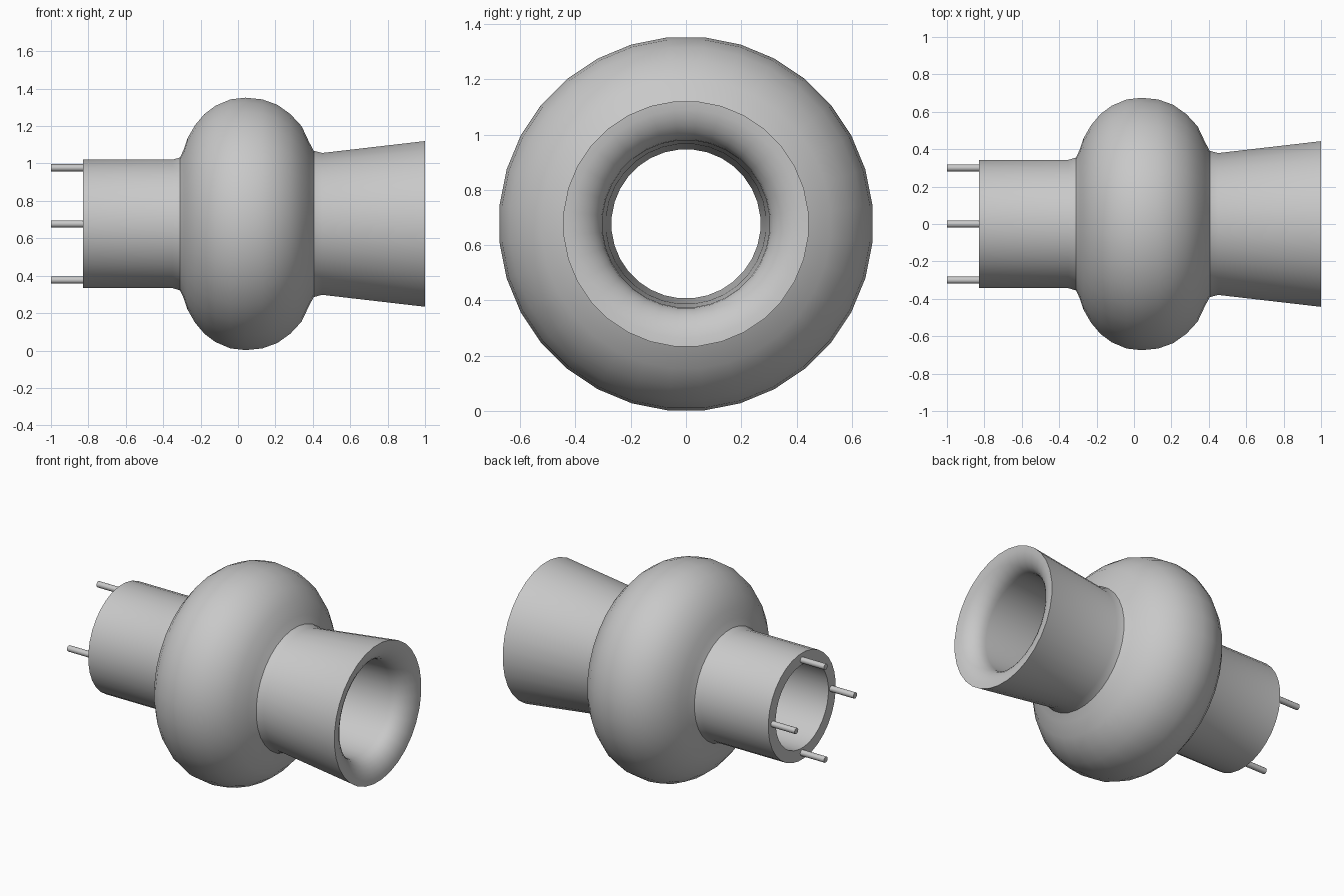
import bpy, bmesh, math
from mathutils import Matrix, Vector

cube = bpy.data.objects.get("Cube")
if cube:
    bpy.data.objects.remove(cube, do_unlink=True)

AXIS_Z = 0.677
SIDES = 32

grey = bpy.data.materials.new("plain grey")
grey.use_nodes = True
grey.diffuse_color = (0.58, 0.58, 0.58, 1)
grey.node_tree.nodes["Principled BSDF"].inputs["Base Color"].default_value = grey.diffuse_color


def finish(bm, name, angle=35):
    bmesh.ops.recalc_face_normals(bm, faces=bm.faces)
    mesh = bpy.data.meshes.new(name)
    bm.to_mesh(mesh)
    bm.free()
    mesh.materials.append(grey)
    obj = bpy.data.objects.new(name, mesh)
    bpy.context.collection.objects.link(obj)
    bpy.ops.object.select_all(action='DESELECT')
    obj.select_set(True)
    bpy.context.view_layer.objects.active = obj
    bpy.ops.object.shade_smooth_by_angle(angle=math.radians(angle))
    return obj


def lathe_x(name, profile):
    """Revolve a closed (x, radius) profile around the long axis."""
    bm = bmesh.new()
    rings = []
    for x, r in profile:
        ring = []
        for k in range(SIDES):
            a = (k + 0.5) * math.tau / SIDES
            ring.append(bm.verts.new((x, r * math.cos(a), AXIS_Z + r * math.sin(a))))
        rings.append(ring)
    for i, ring in enumerate(rings):
        nxt = rings[(i + 1) % len(rings)]
        for k in range(SIDES):
            j = (k + 1) % SIDES
            bm.faces.new((ring[k], ring[j], nxt[j], nxt[k]))
    return finish(bm, name)


# Outer wall: straight neck, bulging ring, flared sleeve
outer = [(-0.83, 0.345), (-0.35, 0.345), (-0.31, 0.357), (-0.29, 0.40),
         (-0.27, 0.46), (-0.23, 0.53), (-0.18, 0.59), (-0.12, 0.635),
         (-0.04, 0.669), (0.04, 0.678), (0.13, 0.669), (0.21, 0.64),
         (0.28, 0.59), (0.34, 0.525), (0.38, 0.44), (0.405, 0.393),
         (0.45, 0.381), (1.0, 0.445)]

# Rounded mouth curving from the rim into the throat
mouth = []
for i in range(1, 8):
    t = i / 7 * math.pi / 2
    mouth.append((0.88 + 0.12 * math.cos(t), 0.445 - 0.142 * math.sin(t)))

# Bore narrowing towards the neck end
bore = [(0.4, 0.29), (-0.83, 0.27)]
lathe_x("hollow_body", outer + mouth + bore)

# Four pins in the neck's end wall
for i, name in enumerate(("left_right_a", "top", "left_right_b", "bottom")):
    a = i * math.pi / 2
    bm = bmesh.new()
    place = Matrix.Translation(Vector((-0.9, 0.3 * math.cos(a), AXIS_Z + 0.3 * math.sin(a))))
    bmesh.ops.create_cone(bm, cap_ends=True, segments=12, radius1=0.019, radius2=0.019,
                          depth=0.2, matrix=place @ Matrix.Rotation(math.pi / 2, 4, 'Y'))
    finish(bm, ("back_pin", "top_pin", "front_pin", "bottom_pin")[i])
